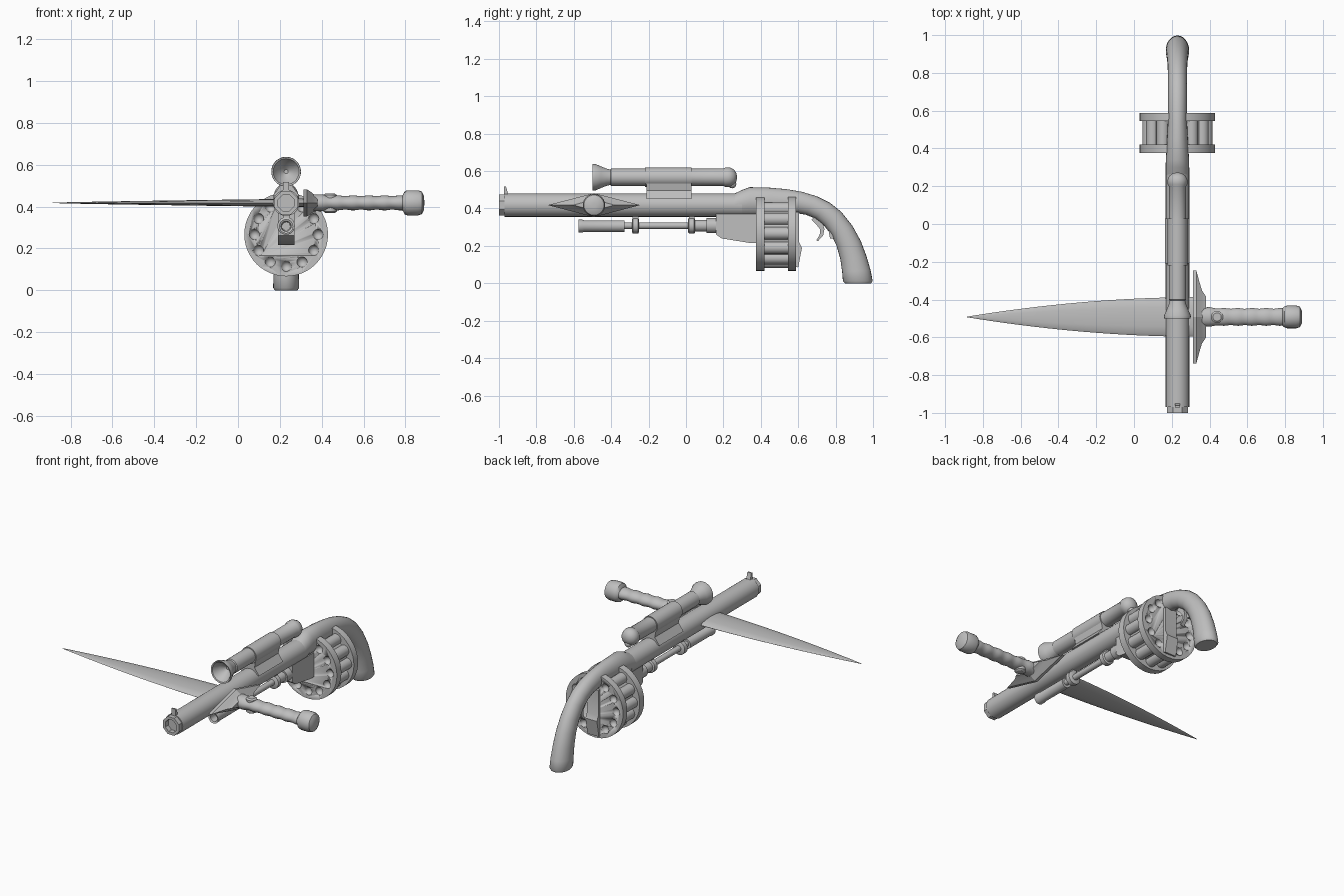
import bpy, bmesh, math
from mathutils import Vector as V

CX, BZ = 0.23, 0.418          # bore line
DZ, DY0, DY1 = 0.267, 0.375, 0.587   # drum centre height and ends
KY = -0.492                   # knife line

grey = bpy.data.materials.new("plain grey")
grey.diffuse_color = (0.52, 0.52, 0.52, 1)


def finish(name, bm, smooth=35):
    bmesh.ops.recalc_face_normals(bm, faces=bm.faces)
    me = bpy.data.meshes.new(name)
    bm.to_mesh(me)
    bm.free()
    ob = bpy.data.objects.new(name, me)
    bpy.context.collection.objects.link(ob)
    me.materials.append(grey)
    if smooth:
        bpy.ops.object.select_all(action='DESELECT')
        ob.select_set(True)
        bpy.context.view_layer.objects.active = ob
        bpy.ops.object.shade_smooth_by_angle(angle=math.radians(smooth))
    return ob


def add_loft(bm, rings, n, turn=0.0):
    """Skin elliptical rings given as (centre, half axis a, half axis b)."""
    loops = []
    for c, a, b in rings:
        angs = [2 * math.pi * i / n + turn for i in range(n)]
        loops.append([bm.verts.new(V(c) + V(a) * math.cos(t) + V(b) * math.sin(t)) for t in angs])
    for p, q in zip(loops, loops[1:]):
        for i in range(n):
            j = (i + 1) % n
            bm.faces.new((p[i], p[j], q[j], q[i]))
    bm.faces.new(loops[0])
    bm.faces.new(loops[-1])


def loft(name, rings, n=24, turn=0.0, smooth=35):
    bm = bmesh.new()
    add_loft(bm, rings, n, turn)
    return finish(name, bm, smooth)


def along_y(profile, x=CX, z=BZ):
    return [((x, y, z), (r, 0, 0), (0, 0, r)) for y, r in profile]


def along_x(profile, y=KY, z=BZ):
    """Profile entries are (x, half depth, half height)."""
    return [((x, y, z), (0, ry, 0), (0, 0, rz)) for x, ry, rz in profile]


def prism(name, pts, lo, hi, axis='x'):
    """Extrude an outline: (y, z) points along x or (x, z) points along y."""
    bm = bmesh.new()
    put = (lambda p, d: (d, p[0], p[1])) if axis == 'x' else (lambda p, d: (p[0], d, p[1]))
    lo_v = [bm.verts.new(put(p, lo)) for p in pts]
    hi_v = [bm.verts.new(put(p, hi)) for p in pts]
    bm.faces.new(lo_v)
    bm.faces.new(hi_v)
    for i in range(len(pts)):
        j = (i + 1) % len(pts)
        bm.faces.new((lo_v[i], lo_v[j], hi_v[j], hi_v[i]))
    return finish(name, bm, 30)


def ball(name, loc, r):
    bm = bmesh.new()
    bmesh.ops.create_uvsphere(bm, u_segments=20, v_segments=12, radius=r)
    bmesh.ops.translate(bm, verts=bm.verts, vec=loc)
    return finish(name, bm)


# Barrel with an eight-sided hollow muzzle
loft("barrel", along_y([(-0.97, 0.045), (-0.97, 0.0625), (0.3, 0.0625)]), 24)
loft("muzzle", along_y([(-0.95, 0.06), (-1.0, 0.06), (-1.0, 0.042), (-0.8, 0.042)]), 8, math.pi / 8, 20)
prism("front_sight", [(-0.972, 0.465), (-0.972, 0.517), (-0.962, 0.517), (-0.955, 0.49), (-0.945, 0.465)],
      CX - 0.014, CX + 0.014)

# Stock curving down into the grip: top y, z, bottom y, z, half width
stock = [(0.26, 0.48, 0.26, 0.356, 0.0625), (0.30, 0.499, 0.30, 0.356, 0.0625),
         (0.34, 0.514, 0.35, 0.357, 0.0615), (0.45, 0.511, 0.45, 0.362, 0.055),
         (0.54, 0.503, 0.53, 0.370, 0.051), (0.62, 0.489, 0.59, 0.375, 0.05),
         (0.70, 0.465, 0.64, 0.367, 0.05), (0.77, 0.430, 0.69, 0.347, 0.05),
         (0.83, 0.382, 0.735, 0.312, 0.05), (0.89, 0.307, 0.775, 0.262, 0.052),
         (0.935, 0.225, 0.805, 0.20, 0.055), (0.965, 0.145, 0.825, 0.13, 0.058),
         (0.987, 0.07, 0.835, 0.06, 0.061), (0.998, 0.012, 0.839, 0.012, 0.062),
         (0.99, 0.0, 0.85, 0.0, 0.054)]
loft("stock", [((CX, (ty + by) / 2, (tz + bz) / 2), (w, 0, 0), (0, (ty - by) / 2, (tz - bz) / 2))
               for ty, tz, by, bz, w in stock], 24, smooth=45)

# Trigger and the stub behind it
prism("trigger", [(0.70, 0.36), (0.725, 0.34), (0.74, 0.29), (0.733, 0.255), (0.705, 0.225),
                  (0.697, 0.23), (0.715, 0.26), (0.716, 0.29), (0.70, 0.31), (0.67, 0.34)],
      CX - 0.012, CX + 0.012)
prism("grip_stub", [(0.755, 0.32), (0.77, 0.24), (0.80, 0.24), (0.81, 0.30)], CX - 0.02, CX + 0.02)

# Drum: two dimpled end plates, a core and a ring of twelve chambers
ring = [(CX + 0.152 * math.cos(k * math.pi / 6), DZ + 0.152 * math.sin(k * math.pi / 6)) for k in range(12)]
bm = bmesh.new()
for x, z in ring:
    for y in (DY0 - 0.002, DY1 + 0.002):
        made = bmesh.ops.create_uvsphere(bm, u_segments=16, v_segments=10, radius=0.025)
        bmesh.ops.translate(bm, verts=made["verts"], vec=(x, y, z))
cutter = finish("dimple_cutter", bm)
cutter.hide_render = True
cutter.hide_viewport = True
for name, a, b in (("drum_front_plate", DY0, DY0 + 0.045), ("drum_back_plate", DY1 - 0.042, DY1)):
    plate = loft(name, along_y([(a, 0.2), (b, 0.2)], z=DZ), 48)
    cut = plate.modifiers.new("dimples", 'BOOLEAN')
    cut.operation = 'DIFFERENCE'
    cut.solver = 'EXACT'
    cut.object = cutter
loft("drum_core", along_y([(DY0 + 0.03, 0.155), (DY1 - 0.03, 0.155)], z=DZ), 36)
bm = bmesh.new()
for x, z in ring:
    add_loft(bm, along_y([(DY0 + 0.035, 0.034), (DY1 - 0.035, 0.034)], x, z), 16)
finish("drum_chambers", bm)
prism("drum_latch", [(0.57, 0.09), (0.60, 0.085), (0.62, 0.19), (0.605, 0.22), (0.605, 0.38), (0.57, 0.38)],
      CX - 0.04, CX + 0.04)

# Under-barrel tube, rod, collars and receiver block
loft("lower_tube", along_y([(-0.45, 0.02), (-0.57, 0.024), (-0.575, 0.034), (-0.555, 0.034), (-0.545, 0.031),
                            (-0.33, 0.031)], z=0.306), 20)
loft("lower_rod", along_y([(-0.34, 0.018), (0.06, 0.018)], z=0.308), 16)
for name, y in (("front_collar", -0.27), ("rear_collar", 0.03)):
    loft(name, along_y([(y - 0.018, 0.036), (y - 0.014, 0.042), (y + 0.014, 0.042), (y + 0.018, 0.036)],
                       z=0.308), 20)
    prism(name + "_post", [(y - 0.015, 0.32), (y + 0.015, 0.32), (y + 0.015, 0.37), (y - 0.015, 0.37)],
          CX - 0.015, CX + 0.015)
loft("rear_tube", along_y([(0.04, 0.031), (0.11, 0.031), (0.11, 0.04), (0.19, 0.04)], z=0.308), 20)
prism("receiver_block", [(0.16, 0.37), (0.16, 0.262), (0.19, 0.24), (0.34, 0.216), (0.38, 0.216), (0.38, 0.37)],
      CX - 0.04, CX + 0.04)

# Scope with a hollow flared front, rounded rear and a rail mount
loft("scope", along_y([(-0.43, 0.01), (-0.455, 0.04), (-0.497, 0.062), (-0.5, 0.07), (-0.485, 0.071),
                       (-0.455, 0.058), (-0.425, 0.046), (-0.405, 0.041), (-0.4, 0.046), (-0.22, 0.046),
                       (-0.22, 0.052), (0.03, 0.052), (0.03, 0.046), (0.2, 0.046), (0.21, 0.052), (0.235, 0.052),
                       (0.255, 0.043), (0.268, 0.025), (0.272, 0.008)], z=0.567), 28)
ball("scope_knob", (CX, 0.247, 0.53), 0.022)
prism("scope_mount", [(CX - 0.065, 0.45), (CX - 0.032, 0.495), (CX - 0.04, 0.535), (CX + 0.04, 0.535),
                      (CX + 0.032, 0.495), (CX + 0.065, 0.45)], -0.21, 0.03, 'y')

# Cross blade running through the barrel
blade = []
for k in range(17):
    t = k / 16
    blade.append((-0.885 + 1.2 * t, 0.0015 + 0.103 * (1 - (1 - t) ** 1.9), 0.001 + 0.019 * t ** 0.8))
loft("blade", along_x(blade), 12)

# Diamond guard, grooved handle, pommel and button
loft("guard", along_x([(0.312, 0.247, 0.064), (0.33, 0.247, 0.064), (0.345, 0.19, 0.055),
                       (0.36, 0.14, 0.043), (0.38, 0.11, 0.03)]), 4, smooth=20)
handle = [(0.33, 0.055, 0.042)]
for k in range(33):
    x = 0.38 + 0.43 * k / 32
    r = 0.041 + 0.002 * math.cos((x - 0.4) * 2 * math.pi / 0.075) + 0.006 * max(0, (0.46 - x) / 0.08)
    handle.append((x, r + 0.004, r - 0.007))
loft("handle", along_x(handle), 20)
loft("pommel", along_x([(0.785, 0.045, 0.034), (0.797, 0.056, 0.056), (0.81, 0.06, 0.06), (0.86, 0.06, 0.06),
                        (0.878, 0.054, 0.054), (0.888, 0.035, 0.035), (0.89, 0.01, 0.01)]), 24)
loft("handle_button", [((0.44, KY, z), (r, 0, 0), (0, r, 0)) for z, r in
                       ((0.369, 0.022), (0.376, 0.032), (0.455, 0.032), (0.463, 0.022))], 20)
